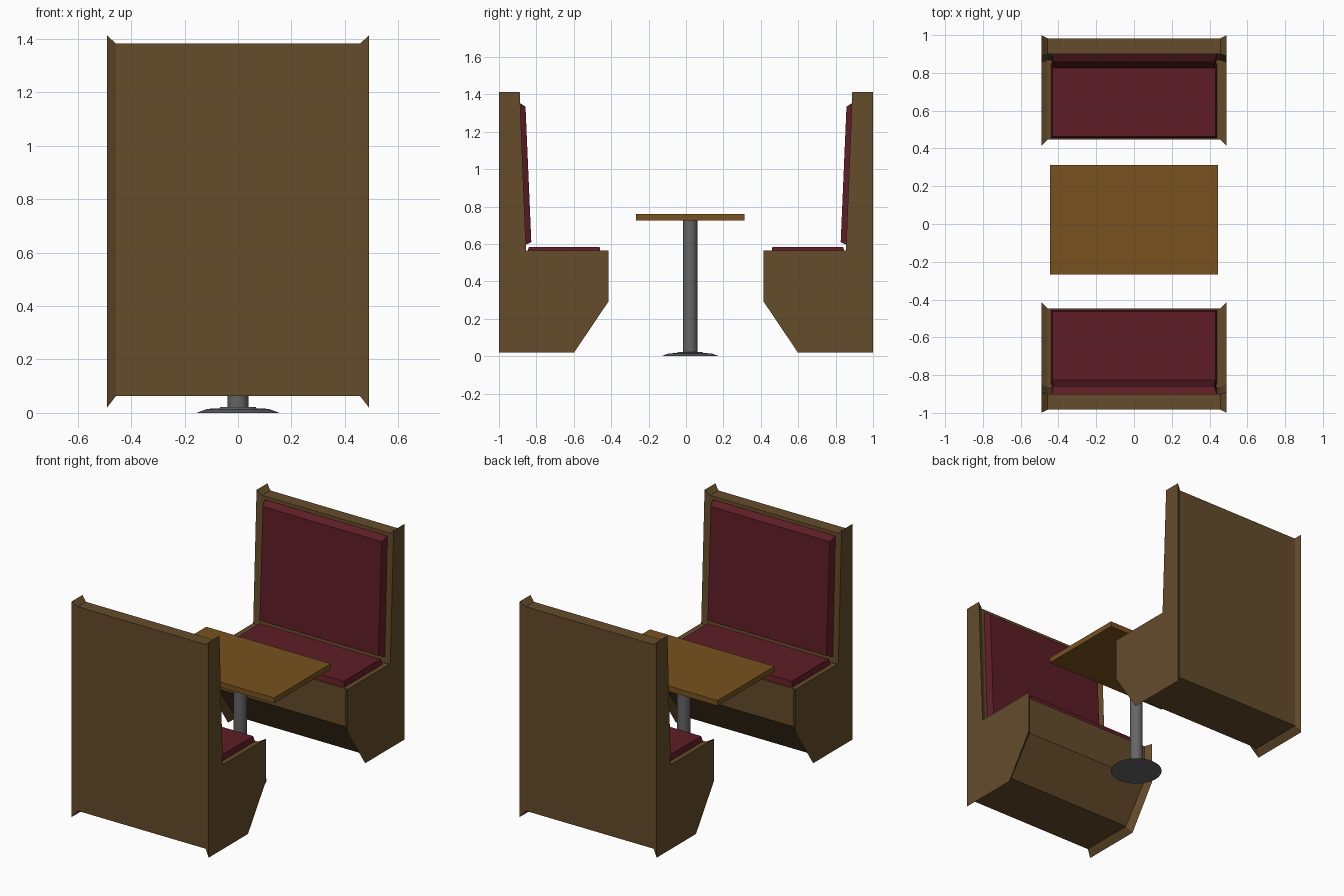
import bpy, bmesh, math

if "Cube" in bpy.data.objects:
    bpy.data.objects.remove(bpy.data.objects["Cube"])


def material(name, rgb):
    m = bpy.data.materials.new(name)
    m.diffuse_color = (*rgb, 1)
    m.use_nodes = True
    m.node_tree.nodes["Principled BSDF"].inputs["Base Color"].default_value = m.diffuse_color
    return m


WOOD = material("dark_wood", (0.13, 0.072, 0.024))
TOP = material("table_wood", (0.19, 0.085, 0.013))
RED = material("red_vinyl", (0.11, 0.012, 0.019))
METAL = material("grey_metal", (0.13, 0.13, 0.13))


def loft(name, rings, mat, closed=True):
    """Bridge equal-length rings of points; cap both ends."""
    bm = bmesh.new()
    vs = [[bm.verts.new(p) for p in r] for r in rings]
    n = len(rings[0])
    for a, b in zip(vs, vs[1:]):
        for i in range(n):
            j = (i + 1) % n
            bm.faces.new((a[i], a[j], b[j], b[i]))
    if closed:
        bm.faces.new(vs[0][::-1])
        bm.faces.new(vs[-1])
    bmesh.ops.recalc_face_normals(bm, faces=bm.faces)
    me = bpy.data.meshes.new(name)
    bm.to_mesh(me)
    bm.free()
    me.materials.append(mat)
    ob = bpy.data.objects.new(name, me)
    bpy.context.collection.objects.link(ob)
    return ob


def strip(half_x, a, b, s):
    """Rectangle spanning +-half_x between two (y, z) points."""
    return [(-half_x, s * a[0], a[1]), (half_x, s * a[0], a[1]),
            (half_x, s * b[0], b[1]), (-half_x, s * b[0], b[1])]


# Bench side profiles (y, z): flared outer end and inset body
outer = [(1, 0.02), (0.598, 0.02), (0.415, 0.292), (0.415, 0.565),
         (0.855, 0.565), (0.889, 1.413), (1, 1.413)]
inner = [(0.983, 0.063), (0.622, 0.063), (0.447, 0.305), (0.447, 0.55),
         (0.869, 0.55), (0.9, 1.382), (0.983, 1.382)]

for side, s in (("front", -1), ("back", 1)):
    sections = [(-0.49, outer), (-0.457, inner), (0.457, inner), (0.49, outer)]
    loft(side + "_bench", [[(x, s * y, z) for y, z in p] for x, p in sections], WOOD)
    # Cushions are shallow blocks with chamfered rims
    loft(side + "_seat_cushion",
         [strip(0.44, (0.455, 0.548), (0.85, 0.548), s),
          strip(0.432, (0.462, 0.585), (0.84, 0.585), s)], RED)
    loft(side + "_back_cushion",
         [strip(0.44, (0.902, 1.362), (0.871, 0.59), s),
          strip(0.425, (0.858, 1.335), (0.827, 0.61), s)], RED)

# Table top
CY = 0.022
loft("table_top", [strip(0.445, (CY - 0.29, z), (CY + 0.29, z), 1)
                   for z in (0.726, 0.761)], TOP)

# Pedestal: turned base and post
profile = [(0.155, 0), (0.115, 0.015), (0.07, 0.017), (0.066, 0.022),
           (0.039, 0.022), (0.039, 0.73)]
N = 32
ped = loft("table_pedestal",
           [[(r * math.cos(2 * math.pi * i / N), CY + r * math.sin(2 * math.pi * i / N), z)
             for i in range(N)] for r, z in profile], METAL)
bpy.context.view_layer.objects.active = ped
ped.select_set(True)
bpy.ops.object.shade_smooth_by_angle(angle=math.radians(20))
